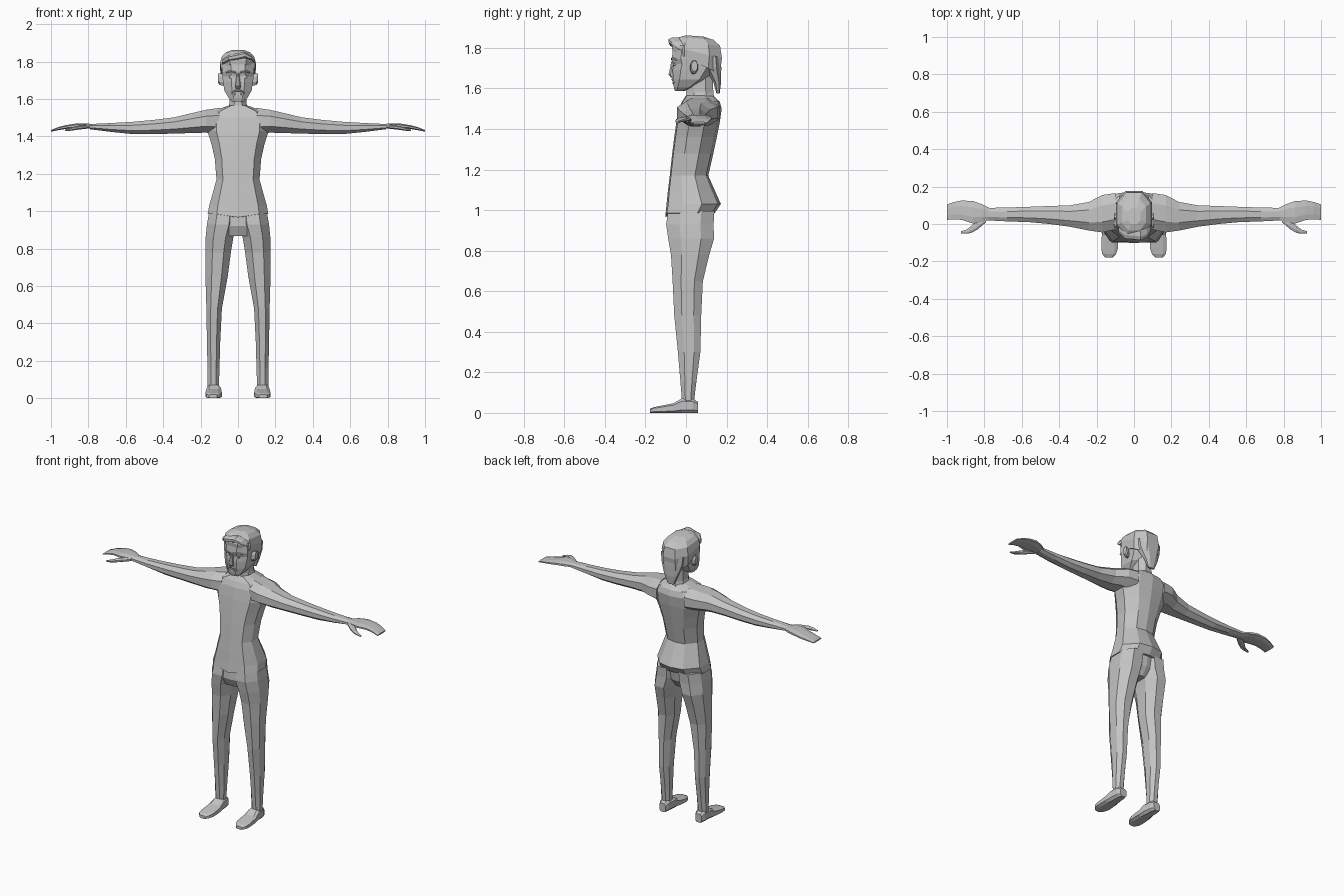
import bpy, bmesh
from mathutils import Vector

grey = bpy.data.materials.new("plain grey")
grey.diffuse_color = (0.55, 0.55, 0.55, 1)


def loft(name, rings, mirror=False):
    """Skin a list of equal-length point rings and cap both ends."""
    bm = bmesh.new()
    rows = [[bm.verts.new(p) for p in r] for r in rings]
    n = len(rows[0])
    for a, b in zip(rows, rows[1:]):
        for i in range(n):
            j = (i + 1) % n
            bm.faces.new((a[i], a[j], b[j], b[i]))
    bm.faces.new(rows[0][::-1])
    bm.faces.new(rows[-1])
    bmesh.ops.recalc_face_normals(bm, faces=bm.faces)
    me = bpy.data.meshes.new(name)
    bm.to_mesh(me)
    bm.free()
    me.materials.append(grey)
    ob = bpy.data.objects.new(name, me)
    bpy.context.collection.objects.link(ob)
    if mirror:
        ob.modifiers.new("mirror", 'MIRROR').use_mirror_merge = False
    return ob


def octagon(a0, a1, b0, b1, ca=0.28, cb=0.28):
    """Rectangle a0..a1 by b0..b1 with chamfered corners."""
    da, db = (a1 - a0) * ca, (b1 - b0) * cb
    return [(a0 + da, b0), (a1 - da, b0), (a1, b0 + db), (a1, b1 - db),
            (a1 - da, b1), (a0 + da, b1), (a0, b1 - db), (a0, b0 + db)]


def along_x(rows, ca=0.28, cb=0.28):   # rows: x, y0, y1, z0, z1
    return [[(r[0], a, b) for a, b in octagon(*r[1:], ca, cb)] for r in rows]


def along_y(rows, ca=0.2, cb=0.2):     # rows: y, x0, x1, z0, z1
    return [[(a, r[0], b) for a, b in octagon(*r[1:], ca, cb)] for r in rows]


def along_z(rows, ca=0.28, cb=0.28):   # rows: z, x0, x1, y0, y1
    return [[(a, b, r[0]) for a, b in octagon(*r[1:], ca, cb)] for r in rows]


def body_ring(z, hw, yf, yb, dip=0.0):
    """Ten-sided trunk section with centre front and back points."""
    d = yb - yf
    half = [(hw * 0.7, yf + 0.03 * d), (hw, yf + 0.3 * d),
            (hw, yb - 0.35 * d), (hw * 0.55, yb - 0.06 * d)]
    pts = [(0, yf, z - dip)] + [(x, y, z) for x, y in half] + [(0, yb, z)]
    return pts + [(-x, y, z) for x, y in reversed(half)]


# Shirt body, flared at the hips with a dipped front hem
loft("shirt", [body_ring(*r) for r in [
    (0.985, 0.162, -0.102, 0.142, 0.018), (1.03, 0.154, -0.096, 0.172),
    (1.09, 0.137, -0.09, 0.145), (1.17, 0.115, -0.08, 0.11),
    (1.28, 0.124, -0.068, 0.135), (1.36, 0.142, -0.058, 0.152),
    (1.43, 0.165, -0.048, 0.166), (1.50, 0.165, -0.035, 0.176),
    (1.535, 0.135, -0.02, 0.166), (1.565, 0.05, 0.0, 0.135)]])

# Sleeves running out to the wrists
loft("arm", along_x([
    (0.10, -0.03, 0.165, 1.41, 1.552), (0.17, -0.045, 0.155, 1.42, 1.542),
    (0.24, -0.035, 0.118, 1.418, 1.526), (0.34, -0.015, 0.10, 1.415, 1.502),
    (0.45, 0.0, 0.096, 1.412, 1.488), (0.56, 0.01, 0.092, 1.412, 1.478),
    (0.68, 0.014, 0.088, 1.424, 1.471), (0.79, 0.02, 0.086, 1.438, 1.466)]), True)

# Flat mitten hands with a drooping tip
loft("hand", along_x([
    (0.77, 0.022, 0.084, 1.44, 1.464), (0.81, 0.012, 0.105, 1.442, 1.470),
    (0.86, 0.002, 0.122, 1.445, 1.470), (0.92, 0.022, 0.126, 1.440, 1.460),
    (0.96, 0.025, 0.118, 1.433, 1.450), (1.0, 0.022, 0.105, 1.425, 1.434)]), True)
loft("thumb", along_x([
    (0.79, 0.01, 0.04, 1.443, 1.462), (0.835, -0.028, 0.02, 1.438, 1.460),
    (0.87, -0.048, -0.01, 1.434, 1.454), (0.895, -0.052, -0.03, 1.430, 1.446),
    (0.925, -0.05, -0.038, 1.428, 1.436)]), True)

# Trousers: seat block and two tapered legs
loft("trouser_seat", [body_ring(*r) for r in [
    (0.868, 0.07, -0.07, 0.08), (0.92, 0.15, -0.094, 0.115),
    (1.0, 0.152, -0.09, 0.13)]])
loft("leg", along_z([
    (0.995, 0.0, 0.154, -0.088, 0.14), (0.93, 0.002, 0.166, -0.098, 0.136),
    (0.86, 0.025, 0.173, -0.088, 0.138), (0.78, 0.038, 0.175, -0.074, 0.115),
    (0.65, 0.055, 0.174, -0.066, 0.083), (0.48, 0.086, 0.169, -0.058, 0.075),
    (0.30, 0.095, 0.166, -0.040, 0.071), (0.16, 0.099, 0.163, -0.028, 0.052),
    (0.06, 0.102, 0.162, -0.02, 0.04)]), True)

# Shoes
loft("shoe", along_y([
    (0.058, 0.108, 0.152, 0.0, 0.055), (0.035, 0.098, 0.163, 0.0, 0.07),
    (-0.02, 0.092, 0.166, 0.0, 0.072), (-0.06, 0.088, 0.172, 0.0, 0.048),
    (-0.13, 0.086, 0.175, 0.0, 0.034), (-0.16, 0.096, 0.17, 0.0, 0.028),
    (-0.178, 0.112, 0.155, 0.0, 0.02)]), True)

# Neck and head
loft("neck", along_z([(1.53, -0.06, 0.06, 0.0, 0.145),
                      (1.58, -0.045, 0.045, 0.002, 0.135),
                      (1.68, -0.045, 0.045, 0.005, 0.13)]))
loft("head", along_z([
    (1.587, -0.032, 0.032, -0.055, -0.01), (1.605, -0.05, 0.05, -0.06, 0.035),
    (1.645, -0.073, 0.073, -0.064, 0.10), (1.69, -0.08, 0.08, -0.066, 0.135),
    (1.72, -0.083, 0.083, -0.062, 0.15), (1.745, -0.086, 0.086, -0.07, 0.155),
    (1.80, -0.085, 0.085, -0.064, 0.155), (1.84, -0.06, 0.06, -0.035, 0.12)],
    0.28, 0.2))
loft("ear", along_x([(0.075, 0.02, 0.05, 1.672, 1.730),
                     (0.098, 0.022, 0.058, 1.674, 1.737),
                     (0.106, 0.028, 0.056, 1.685, 1.735)]), True)

# Facial features
loft("nose", along_z([(1.655, -0.014, 0.014, -0.076, -0.05),
                      (1.668, -0.015, 0.015, -0.086, -0.05),
                      (1.735, -0.007, 0.007, -0.072, -0.05)]))
loft("eye", along_y([(-0.045, 0.018, 0.05, 1.709, 1.728),
                     (-0.064, 0.02, 0.048, 1.711, 1.727)], 0.3, 0.3), True)
loft("eyebrow", along_x([(0.012, -0.074, -0.055, 1.737, 1.747),
                         (0.038, -0.072, -0.05, 1.744, 1.755),
                         (0.064, -0.056, -0.03, 1.738, 1.746)]), True)
loft("moustache", along_x([(0.0, -0.072, -0.05, 1.641, 1.652),
                           (0.02, -0.07, -0.05, 1.637, 1.648),
                           (0.035, -0.062, -0.045, 1.626, 1.633)]), True)
loft("lips", along_y([(-0.05, -0.022, 0.022, 1.618, 1.634),
                      (-0.067, -0.016, 0.016, 1.621, 1.632)]))


def hair_ring(zf, zb, hw, yf, yb):
    """Section that slopes from the forehead down to the nape."""
    return [(x, y, zf + (zb - zf) * (y - yf) / (yb - yf))
            for x, y in octagon(-hw, hw, yf, yb, 0.27, 0.25)]


# Hair cap, nape hair and swept-up fringe
loft("hair", [hair_ring(*r) for r in [
    (1.785, 1.67, 0.09, -0.067, 0.168), (1.808, 1.75, 0.096, -0.07, 0.177),
    (1.832, 1.81, 0.086, -0.062, 0.168), (1.852, 1.84, 0.065, -0.035, 0.135),
    (1.862, 1.856, 0.035, 0.0, 0.085)]])
loft("nape_hair", along_z([(1.575, -0.022, 0.022, 0.15, 0.166),
                           (1.63, -0.045, 0.045, 0.135, 0.173),
                           (1.70, -0.072, 0.072, 0.09, 0.174),
                           (1.76, -0.08, 0.08, 0.08, 0.172)]))
loft("fringe", along_x([(-0.082, -0.045, 0.0, 1.785, 1.815),
                        (-0.05, -0.078, -0.01, 1.80, 1.835),
                        (0.0, -0.082, -0.01, 1.808, 1.845),
                        (0.035, -0.086, -0.02, 1.818, 1.852),
                        (0.07, -0.07, -0.01, 1.808, 1.832),
                        (0.088, -0.04, 0.0, 1.79, 1.812)]))
